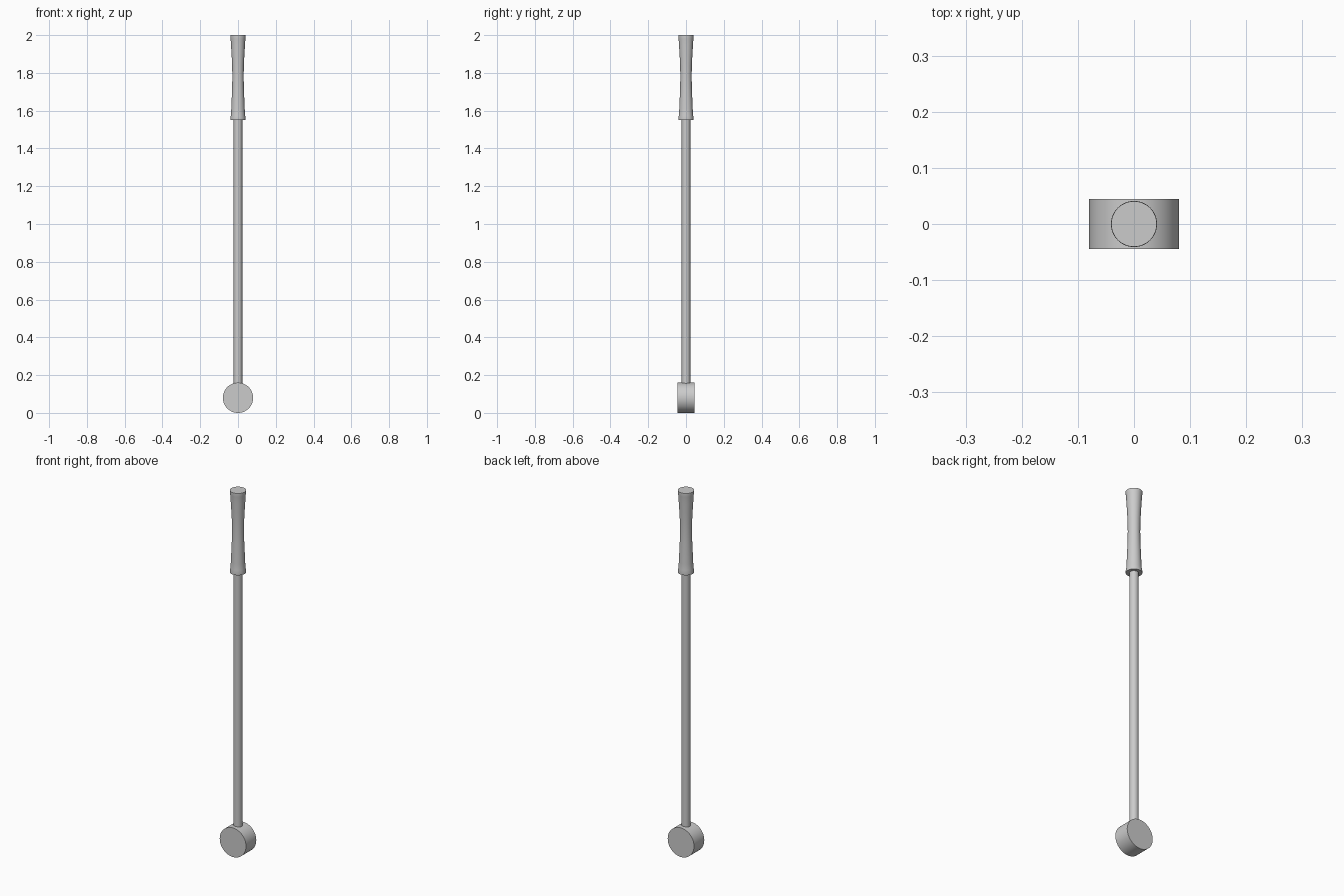
import bpy, bmesh, math

if "Cube" in bpy.data.objects:
    bpy.data.objects.remove(bpy.data.objects["Cube"])


def lathe(name, profile, sides=48):
    """Closed solid of revolution around z from (radius, z) points."""
    bm = bmesh.new()
    rings = [[bm.verts.new((r * math.cos(2 * math.pi * i / sides),
                            r * math.sin(2 * math.pi * i / sides), z))
              for i in range(sides)] for r, z in profile]
    for low, high in zip(rings, rings[1:]):
        for i in range(sides):
            j = (i + 1) % sides
            bm.faces.new((low[i], low[j], high[j], high[i]))
    bm.faces.new(rings[0][::-1])
    bm.faces.new(rings[-1])
    mesh = bpy.data.meshes.new(name)
    bm.to_mesh(mesh)
    bm.free()
    obj = bpy.data.objects.new(name, mesh)
    bpy.context.collection.objects.link(obj)
    bpy.ops.object.select_all(action='DESELECT')
    obj.select_set(True)
    bpy.context.view_layer.objects.active = obj
    bpy.ops.object.shade_smooth_by_angle(angle=math.radians(35))
    return obj


# Round head, a short drum lying along y
head = lathe("head", [(0.08, -0.0445), (0.08, 0.0445)], 64)
head.rotation_euler.x = math.pi / 2
head.location.z = 0.08

# Straight shaft from the head into the grip
lathe("shaft", [(0.0225, 0.14), (0.0225, 1.57)], 32)

# Waisted grip with flared ends
lathe("grip", [(0.040, 1.55), (0.041, 1.557), (0.0375, 1.575), (0.0355, 1.61),
               (0.0335, 1.66), (0.031, 1.72), (0.030, 1.78), (0.031, 1.84),
               (0.0335, 1.89), (0.0365, 1.94), (0.039, 1.98), (0.041, 1.995),
               (0.0405, 2.0)])
